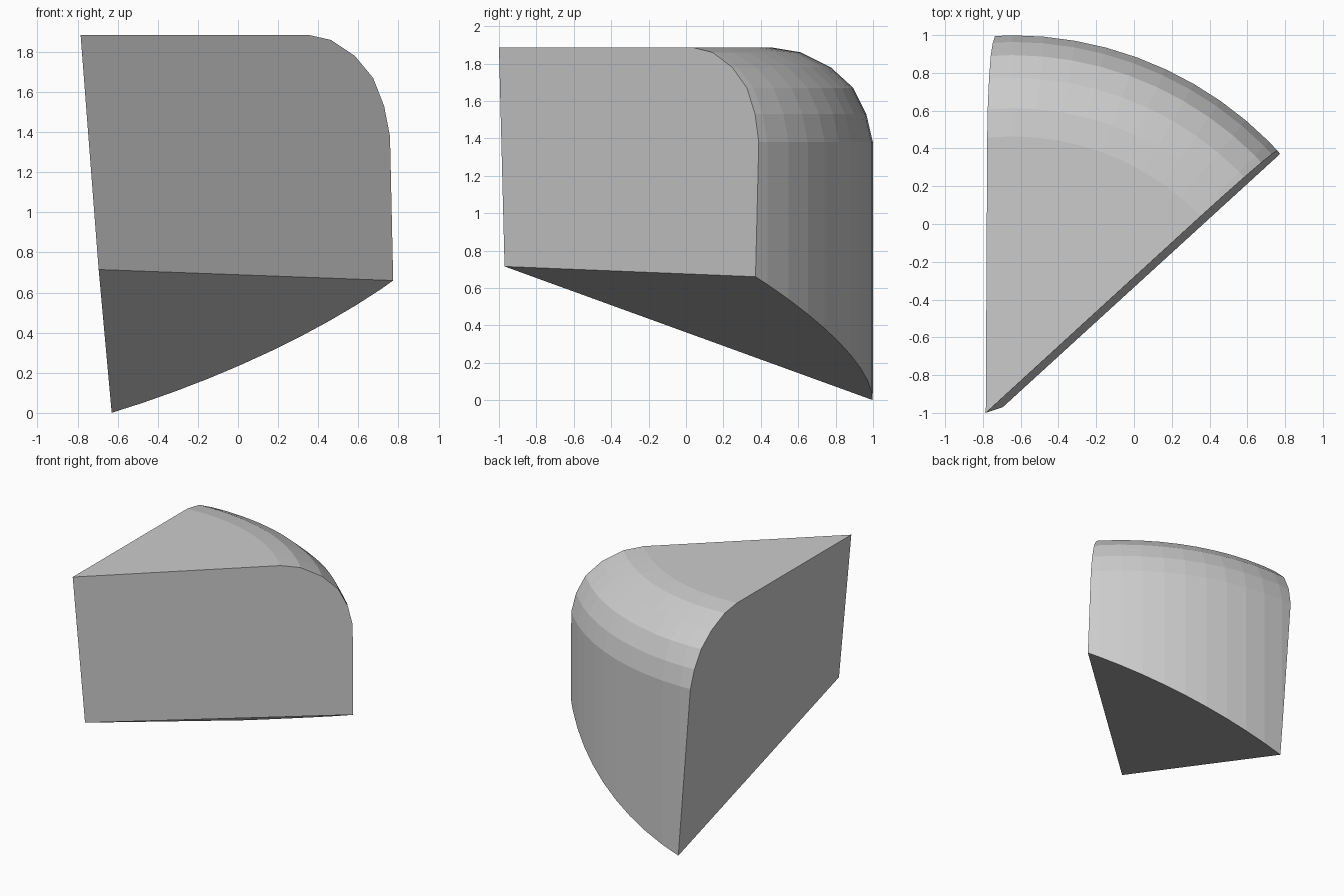
import bpy, bmesh, math
from mathutils import Vector

if "Cube" in bpy.data.objects:
    bpy.data.objects.remove(bpy.data.objects["Cube"])

# Corners of the wedge
APEX = Vector((-0.785, -1.0, 1.885))
FRONT_LOW = Vector((-0.695, -0.97, 0.715))
RIGHT_LOW = Vector((0.78, 0.377, 0.66))
BACK_LOW = Vector((-0.63, 1.0, 0.0))

# Rounded disc: (inset from rim, height) profile spun around an upright axis
CENTRE, RADIUS, SEGMENTS = (-0.645, -0.925), 1.924, 72
PROFILE = [(0, -0.2), (0, 1.38), (0.035, 1.53), (0.105, 1.67),
           (0.225, 1.78), (0.385, 1.86), (0.535, 1.885)]

bm = bmesh.new()
rings = []
for inset, z in PROFILE:
    r = RADIUS - inset
    rings.append([bm.verts.new((CENTRE[0] + r * math.cos(a), CENTRE[1] + r * math.sin(a), z))
                  for a in (2 * math.pi * i / SEGMENTS for i in range(SEGMENTS))])
for low, high in zip(rings, rings[1:]):
    for i in range(SEGMENTS):
        j = (i + 1) % SEGMENTS
        bm.faces.new((low[i], low[j], high[j], high[i]))
bm.faces.new(rings[0][::-1])
bm.faces.new(rings[-1])


def slice_off(p, q, r, inside):
    """Cut along the plane of three points, keep the inside and cap the cut."""
    normal = (q - p).cross(r - p).normalized()
    if normal.dot(inside - p) > 0:
        normal.negate()
    cut = bmesh.ops.bisect_plane(bm, geom=bm.verts[:] + bm.edges[:] + bm.faces[:],
                                 plane_co=p, plane_no=normal, clear_outer=True)
    edges = [e for e in cut["geom_cut"] if isinstance(e, bmesh.types.BMEdge)]
    bmesh.ops.holes_fill(bm, edges=edges, sides=0)


# Left side, front side and sloping underside
core = Vector((-0.3, 0.3, 1.3))
slice_off(APEX, FRONT_LOW, BACK_LOW, core)
slice_off(APEX, FRONT_LOW, RIGHT_LOW, core)
slice_off(FRONT_LOW, RIGHT_LOW, BACK_LOW, core)
bmesh.ops.recalc_face_normals(bm, faces=bm.faces[:])

mesh = bpy.data.meshes.new("rounded_wedge")
bm.to_mesh(mesh)
bm.free()
wedge = bpy.data.objects.new("rounded_wedge", mesh)
bpy.context.collection.objects.link(wedge)

grey = bpy.data.materials.new("light_grey")
grey.diffuse_color = (0.6, 0.6, 0.6, 1)
grey.use_nodes = True
grey.node_tree.nodes["Principled BSDF"].inputs["Base Color"].default_value = grey.diffuse_color
mesh.materials.append(grey)
